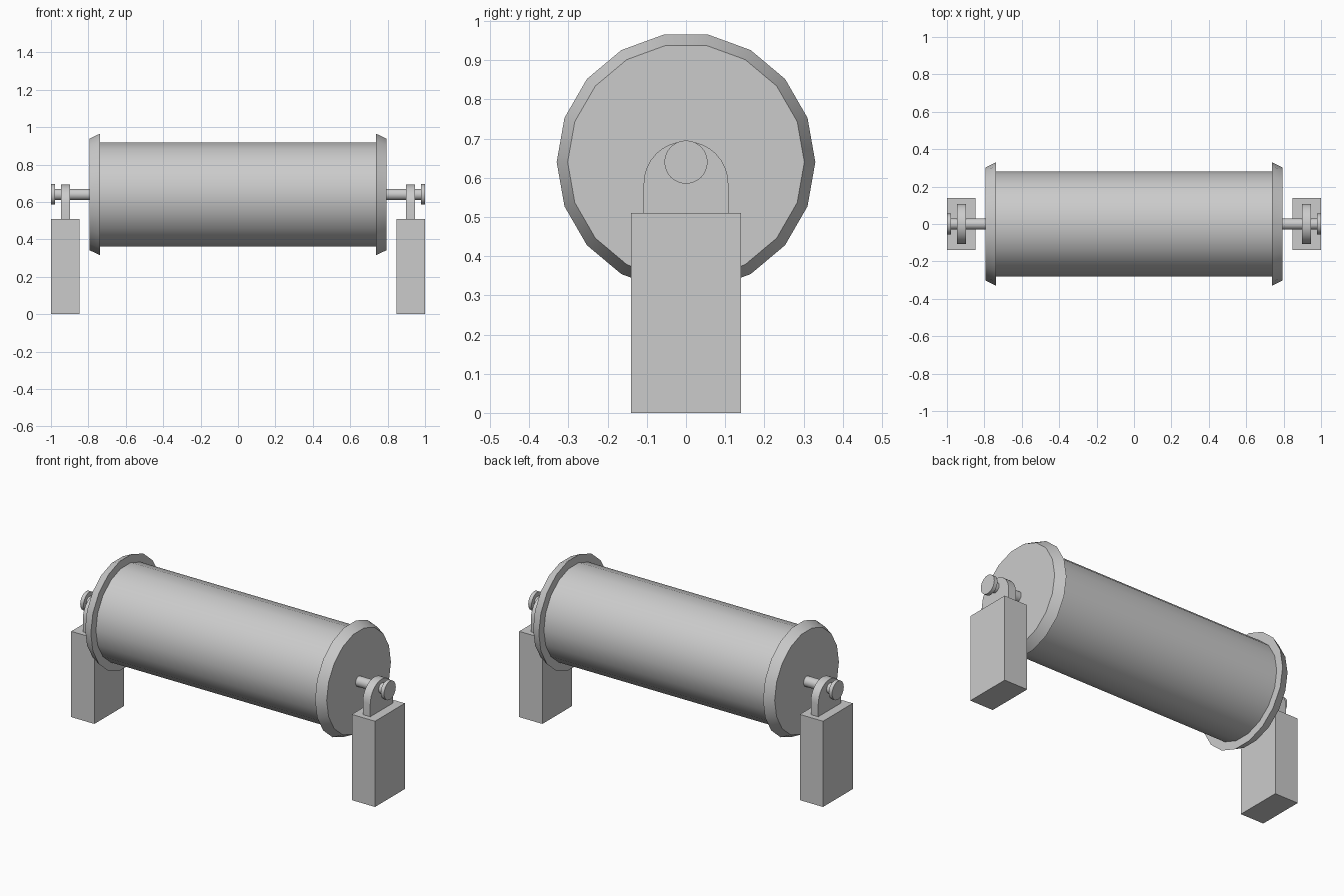
import bpy, bmesh, math

if "Cube" in bpy.data.objects:
    bpy.data.objects.remove(bpy.data.objects["Cube"])

AXIS_Z = 0.64


def finish(name, bm):
    bmesh.ops.recalc_face_normals(bm, faces=bm.faces)
    me = bpy.data.meshes.new(name)
    bm.to_mesh(me)
    bm.free()
    ob = bpy.data.objects.new(name, me)
    bpy.context.collection.objects.link(ob)
    bpy.ops.object.select_all(action='DESELECT')
    ob.select_set(True)
    bpy.context.view_layer.objects.active = ob
    bpy.ops.object.shade_smooth_by_angle(angle=math.radians(30))
    return ob


def lathe(name, profile, sides):
    """Closed solid turned around the roller axis; profile is (x, radius)."""
    bm = bmesh.new()
    rings = [[bm.verts.new((x, r * math.cos(math.tau * i / sides),
                            AXIS_Z + r * math.sin(math.tau * i / sides)))
              for i in range(sides)] for x, r in profile]
    for a, b in zip(rings, rings[1:]):
        for i in range(sides):
            j = (i + 1) % sides
            bm.faces.new((a[i], a[j], b[j], b[i]))
    bm.faces.new(rings[0])
    bm.faces.new(rings[-1])
    return finish(name, bm)


def extrude_x(name, outline, x0, x1):
    """Prism from a (y, z) outline between two x positions."""
    bm = bmesh.new()
    a = [bm.verts.new((x0, y, z)) for y, z in outline]
    b = [bm.verts.new((x1, y, z)) for y, z in outline]
    n = len(outline)
    for i in range(n):
        j = (i + 1) % n
        bm.faces.new((a[i], a[j], b[j], b[i]))
    bm.faces.new(a)
    bm.faces.new(b)
    return finish(name, bm)


# Roller drum
lathe("drum", [(-0.74, 0.282), (0.74, 0.282)], 18)

# Arched bearing outline and post outline
arch = [(-0.108, 0.51), (0.108, 0.51)]
arch += [(0.108 * math.cos(math.pi * i / 16), 0.585 + 0.108 * math.sin(math.pi * i / 16))
         for i in range(17)]
post = [(-0.14, 0), (0.14, 0), (0.14, 0.51), (-0.14, 0.51)]

for side, s in (("left", -1), ("right", 1)):
    # Bevelled end flange
    lathe(side + "_flange", [(s * 0.738, 0.33), (s * 0.795, 0.302)], 18)
    # Axle stub with retaining cap
    lathe(side + "_axle", [(s * 0.79, 0.03), (s * 0.978, 0.03),
                           (s * 0.978, 0.055), (s * 1.0, 0.055)], 32)
    # Bearing bracket and support post
    extrude_x(side + "_bearing", arch, s * 0.897, s * 0.946)
    extrude_x(side + "_post", post, s * 0.847, s * 1.0)
